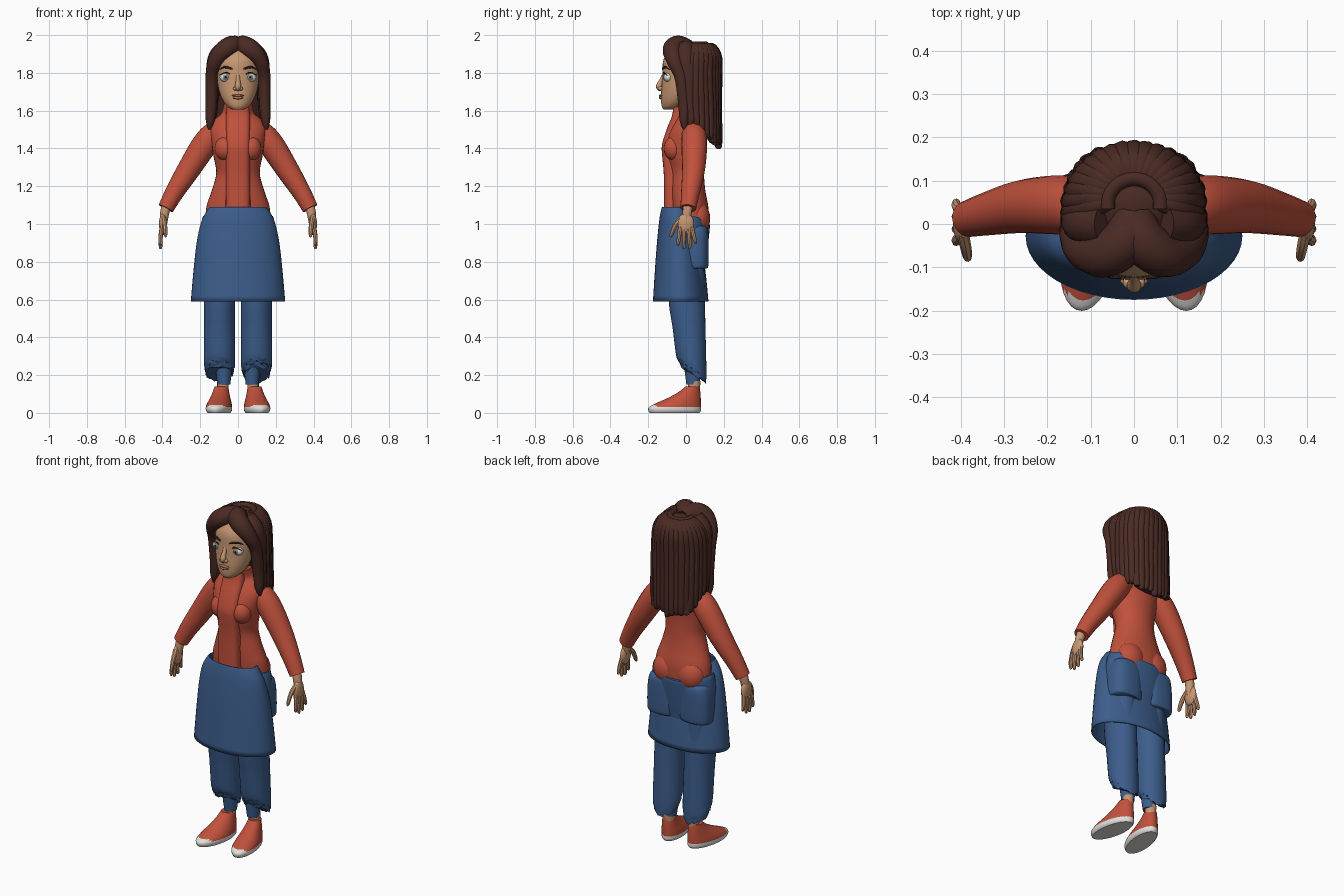
import bpy, bmesh, math, random
from mathutils import Vector

random.seed(4)


def material(name, rgb):
    m = bpy.data.materials.new(name)
    m.diffuse_color = (*rgb, 1)
    return m


RED = material("coral red cloth", (0.53, 0.082, 0.045))
BLUE = material("denim blue", (0.045, 0.11, 0.26))
SKIN = material("warm skin", (0.57, 0.31, 0.17))
HAIR = material("dark brown hair", (0.068, 0.023, 0.017))
WHITE = material("off white", (0.75, 0.73, 0.7))
GREY = material("grey iris", (0.25, 0.3, 0.34))
BLACK = material("black", (0.01, 0.008, 0.008))
LIP = material("lip", (0.4, 0.17, 0.1))


def finish(bm, name, mat):
    bmesh.ops.recalc_face_normals(bm, faces=bm.faces)
    me = bpy.data.meshes.new(name)
    bm.to_mesh(me)
    bm.free()
    me.materials.append(mat)
    ob = bpy.data.objects.new(name, me)
    bpy.context.collection.objects.link(ob)
    return ob


def spline(pts, n):
    """Catmull-Rom samples through tuples of any length."""
    p = [Vector(q) for q in pts]
    p = [p[0]] + p + [p[-1]]
    out = []
    for i in range(1, len(p) - 2):
        a, b, c, d = p[i - 1:i + 3]
        for k in range(n):
            t = k / n
            out.append(0.5 * (2 * b + (c - a) * t + (2 * a - 5 * b + 4 * c - d) * t * t
                              + (3 * b - a - 3 * c + d) * t ** 3))
    return out + [p[-2]]


def skin_rings(rings, name, mat, capped=True):
    bm = bmesh.new()
    vs = [[bm.verts.new(c) for c in r] for r in rings]
    n = len(vs[0])
    for a, b in zip(vs, vs[1:]):
        for i in range(n):
            bm.faces.new((a[i], a[(i + 1) % n], b[(i + 1) % n], b[i]))
    if capped:
        bm.faces.new(vs[0])
        bm.faces.new(vs[-1])
    return finish(bm, name, mat)


def body(name, mat, rows, cx=0, seg=32, n=4, power=1.0, capped=True):
    """Stack of ellipses; each row is z, centre y, half width, half depth."""
    rings = []
    for z, cy, rx, ry in spline(rows, n):
        ring = []
        for i in range(seg):
            a = 2 * math.pi * i / seg
            c, s = math.cos(a), math.sin(a)
            ring.append((cx + rx * math.copysign(abs(c) ** power, c),
                         cy + ry * math.copysign(abs(s) ** power, s), z))
        rings.append(ring)
    return skin_rings(rings, name, mat, capped)


def tube(name, mat, pts, seg=12, n=5):
    """Swept round limb or lock; each point is x, y, z, radius."""
    s = spline(pts, n)
    p = [Vector(q[:3]) for q in s]
    rings, t0, u = [], None, None
    for i, c in enumerate(p):
        t = (p[min(i + 1, len(p) - 1)] - p[max(i - 1, 0)]).normalized()
        u = t.orthogonal().normalized() if u is None else t0.rotation_difference(t) @ u
        v, t0, r = t.cross(u), t, max(s[i][3], 0.001)
        rings.append([c + r * (math.cos(2 * math.pi * k / seg) * u
                               + math.sin(2 * math.pi * k / seg) * v) for k in range(seg)])
    return skin_rings(rings, name, mat)


def ball(name, mat, loc, rad, seg=24):
    bm = bmesh.new()
    bmesh.ops.create_uvsphere(bm, u_segments=seg, v_segments=seg // 2, radius=1)
    for v in bm.verts:
        v.co = Vector([v.co[i] * rad[i] + loc[i] for i in range(3)])
    return finish(bm, name, mat)


# Shirt body, collar and straight front panel
body("shirt_body", RED, [
    (.90, .015, .15, .07), (.97, .025, .17, .088), (1.04, .025, .172, .095),
    (1.10, .02, .165, .097), (1.18, .01, .138, .092), (1.27, .005, .115, .09),
    (1.36, -.005, .13, .1), (1.43, -.003, .14, .107), (1.50, .012, .15, .098),
    (1.55, .022, .128, .082), (1.585, .02, .088, .068), (1.635, .0, .076, .066)])
body("front_panel", RED, [
    (1.06, -.06, .066, .056), (1.25, -.062, .064, .055), (1.36, -.07, .064, .056),
    (1.42, -.072, .064, .055), (1.50, -.055, .064, .048), (1.57, -.03, .064, .045),
    (1.62, -.022, .058, .045)], power=.6)

# Apron skirt, open at both ends
skirt = body("skirt", BLUE, [
    (.59, -.028, .25, .147), (.75, -.031, .236, .134), (.90, -.037, .219, .117),
    (1.0, -.046, .198, .098), (1.05, -.05, .177, .087), (1.09, -.05, .15, .078)],
    seg=48, capped=False)
sol = skirt.modifiers.new("cloth_thickness", 'SOLIDIFY')
sol.thickness, sol.offset = .006, -1

# Trouser seat, waist dipping at the back
seat = body("trouser_seat", BLUE, [
    (.72, .01, .17, .085), (.82, .012, .19, .097), (.92, .016, .2, .104),
    (.98, .02, .193, .106), (1.0, .02, .184, .105)])
for v in seat.data.vertices:
    if v.co.z > .93:
        v.co.z += .045 * (abs(v.co.x) / .19) ** 2 * (v.co.z - .93) / .07

for s, side in ((-1, "left"), (1, "right")):
    def t(name, mat, pts, **k):
        return tube(side + "_" + name, mat, [(s * p[0], *p[1:]) for p in pts], **k)

    def b(name, mat, loc, rad, **k):
        return ball(side + "_" + name, mat, (s * loc[0], *loc[1:]), rad, **k)

    # Chest and hip fullness
    b("chest", RED, (.068, -.062, 1.40), (.056, .055, .065))
    b("hip_back", RED, (.078, .06, 1.03), (.083, .068, .09))

    # Sleeve
    t("sleeve", RED, [(.09, .035, 1.485, .055), (.13, .042, 1.475, .064),
                      (.18, .044, 1.415, .068), (.26, .04, 1.29, .061),
                      (.335, .024, 1.17, .05), (.382, .012, 1.083, .042)], seg=20)
    # Hand with four fingers and a thumb
    t("wrist", SKIN, [(.375, .012, 1.11, .026), (.388, .006, 1.06, .025), (.395, .0, 1.0, .02)])
    b("palm", SKIN, (.398, .0, 1.0), (.02, .043, .058))
    for k, (y0, y1, z1) in enumerate(((-.03, -.042, .885), (-.01, -.012, .868),
                                      (.012, .02, .872), (.03, .05, .895))):
        t("finger_%d" % (k + 1), SKIN, [(.40, y0, .99, .012), (.409, (y0 + y1) / 2, .94, .0115),
                                        (.41, y1, z1 + .01, .009), (.409, y1, z1, .003)], seg=8)
    t("thumb", SKIN, [(.395, -.02, 1.035, .014), (.388, -.055, .995, .013),
                      (.384, -.077, .945, .01), (.384, -.081, .93, .003)], seg=8)

    # Trouser leg with a ragged hem, higher in front
    leg = body(side + "_trouser_leg", BLUE, [
        (.21, .04, .07, .066), (.24, .034, .08, .074), (.29, .028, .083, .079),
        (.45, .016, .082, .087), (.60, .004, .083, .096), (.85, .0, .085, .095)], cx=s * .098)
    for v in leg.data.vertices:
        if v.co.z < .30:
            w = min(1, (.30 - v.co.z) / .08)
            v.co.z -= w * ((v.co.y - .035) * .65 + random.uniform(-.012, .012))
    # Back pocket panel standing proud of the skirt
    body(side + "_pocket_panel", BLUE, [
        (.765, .045, .088, .066), (.785, .042, .097, .077), (.90, .04, .096, .08),
        (.97, .04, .085, .076), (.99, .04, .07, .06)], cx=s * .106, power=.75)
    # Inner trouser tube and ankle
    body(side + "_inner_leg", BLUE, [(.15, .038, .034, .036), (.22, .035, .042, .042),
                                     (.30, .03, .046, .05)], cx=s * .075, seg=20)
    body(side + "_ankle", SKIN, [(.10, .04, .03, .032), (.17, .045, .03, .032)],
         cx=s * .08, seg=16)

    # Slip-on shoe, pale sole and toe edge, toes turned out
    shoe = body(side + "_shoe", RED, [
        (.0, -.06, .058, .132), (.012, -.06, .066, .139), (.03, -.059, .067, .138),
        (.05, -.041, .063, .12), (.08, -.008, .052, .086), (.11, .018, .043, .058),
        (.14, .034, .036, .037)], cx=s * .09, n=3)
    shoe.data.materials.append(WHITE)
    for f in shoe.data.polygons:
        f.material_index = int(f.center.z < .027 or (f.center.y < -.155 and f.center.z < .042))
    for v in shoe.data.vertices:
        v.co.x -= s * (v.co.y - .02) * .14

    # Eye, iris, pupil, lid and brow
    b("eye", WHITE, (.066, -.094, 1.776), (.031, .024, .024))
    b("iris", GREY, (.066, -.114, 1.777), (.015, .006, .016), seg=16)
    b("pupil", BLACK, (.066, -.1185, 1.777), (.007, .003, .008), seg=12)
    t("upper_lid", BLACK, [(.036, -.113, 1.785, .002), (.05, -.117, 1.798, .003),
                           (.068, -.117, 1.802, .003), (.097, -.1, 1.788, .002)], seg=6)
    t("brow", HAIR, [(.03, -.123, 1.82, .004), (.055, -.119, 1.829, .006),
                     (.08, -.104, 1.829, .005), (.097, -.088, 1.817, .002)], seg=8)
    b("nostril", SKIN, (.014, -.135, 1.717), (.012, .014, .011), seg=12)

    # Swept fringe running down into a long side lock
    t("fringe", HAIR, [(.0, .01, 1.925, .05), (.022, -.04, 1.943, .055),
                       (.07, -.072, 1.922, .052), (.118, -.06, 1.862, .042),
                       (.138, -.028, 1.78, .034), (.141, -.012, 1.65, .031),
                       (.147, -.01, 1.55, .024), (.15, -.008, 1.50, .008)], seg=14)
    t("temple_lock", HAIR, [(.06, .0, 1.93, .05), (.11, .0, 1.88, .05),
                            (.132, .01, 1.78, .038), (.138, .022, 1.6, .03),
                            (.142, .025, 1.52, .015)], seg=14)

# Head, nose, mouth
body("head", SKIN, [
    (1.606, -.088, .03, .03), (1.622, -.075, .055, .053), (1.65, -.058, .078, .074),
    (1.69, -.042, .096, .09), (1.74, -.03, .108, .098), (1.80, -.025, .112, .1),
    (1.87, -.02, .108, .099), (1.93, -.01, .08, .07)])
body("neck", SKIN, [(1.55, .0, .06, .055), (1.70, -.01, .06, .055)], seg=20)
tube("nose", SKIN, [(0, -.116, 1.79, .01), (0, -.13, 1.76, .012), (0, -.142, 1.73, .017),
                    (0, -.138, 1.714, .012), (0, -.13, 1.708, .004)])
ball("upper_lip", LIP, (0, -.132, 1.68), (.032, .012, .007), 16)
ball("lower_lip", LIP, (0, -.131, 1.668), (.027, .012, .008), 16)

# Hair cap, hanging mass and crown roll
ball("hair_cap", HAIR, (0, .05, 1.80), (.155, .13, .158), 32)
body("hair_mass", HAIR, [(1.43, .15, .125, .025), (1.55, .12, .135, .055),
                         (1.70, .085, .145, .085), (1.85, .06, .145, .105)])
tube("crown_roll", HAIR, [(.062 * math.cos(a), .045 + .06 * math.sin(a), 1.948, .018)
                          for a in [math.radians(d) for d in range(-10, 191, 25)]])

# Hanging locks fanned around the sides and back
COUNT = 19
for i in range(COUNT):
    a = math.radians(-8 + 196 * i / (COUNT - 1))
    c, d = math.cos(a), math.sin(a)
    x, y = .143 * c, .045 + .122 * d
    low = 1.53 - .125 * max(0, d) ** .7 + random.uniform(-.012, .012)
    yb = y + .03 * (1 - abs(d)) * max(0, d)
    r = random.uniform(.021, .026)
    tube("hair_lock_%02d" % (i + 1), HAIR, [
        (.045 * c, .06 + .04 * d, 1.94, .018), (.09 * c, .055 + .085 * d, 1.928, .028),
        (.128 * c, .048 + .115 * d, 1.875, .03), (x, y, 1.79, r + .002),
        (x * 1.02, yb, 1.62, r), (x * 1.03, yb + .005, low + .03, r * .85),
        (x * 1.03, yb + .005, low, .007)], seg=10, n=4)

# Smooth shading with crisp edges kept
for ob in bpy.context.collection.objects:
    ob.select_set(True)
    bpy.context.view_layer.objects.active = ob
bpy.ops.object.shade_smooth_by_angle(angle=math.radians(40))
